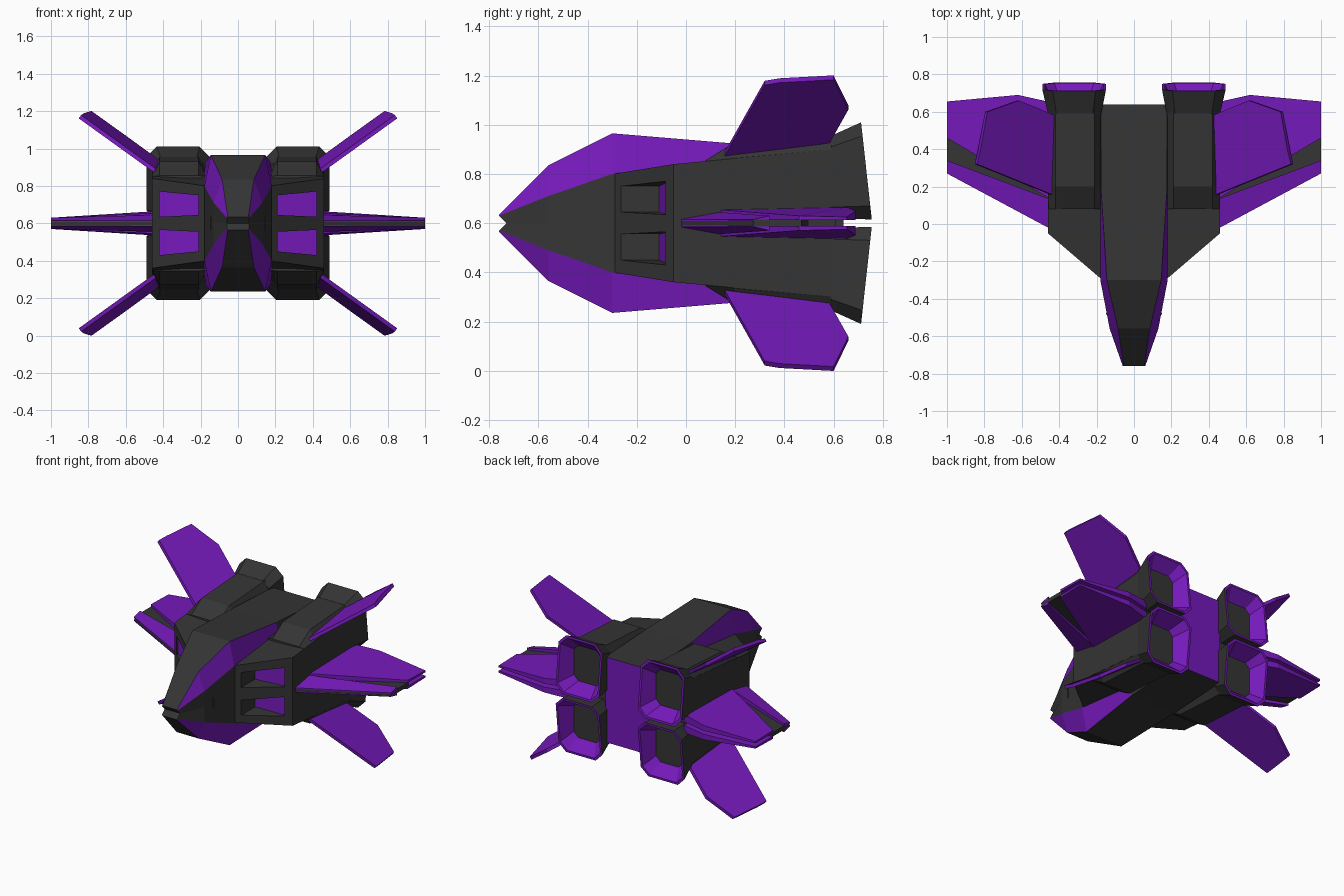
import bpy, bmesh

if "Cube" in bpy.data.objects:
    bpy.data.objects.remove(bpy.data.objects["Cube"])

def material(name, rgb):
    m = bpy.data.materials.new(name)
    m.diffuse_color = (*rgb, 1)
    m.use_nodes = True
    m.node_tree.nodes["Principled BSDF"].inputs["Base Color"].default_value = m.diffuse_color
    return m

HULL = material("dark_hull", (0.035, 0.035, 0.035))
PURPLE = material("purple_trim", (0.18, 0.01, 0.5))

def loft(name, rings, mat=lambda i, j: 0, caps=(0, 0), spans=None, skip=()):
    """Skin one quarter through rings (z measured from mid height), mirror in x and z."""
    bm = bmesh.new()
    vs = [[bm.verts.new(p) for p in r] for r in rings]
    n = len(rings[0])
    for i in range(len(vs) - 1):
        for j in range(n if spans is None else spans):
            if (i, j) in skip:
                continue
            k = (j + 1) % n
            f = bm.faces.new((vs[i][j], vs[i][k], vs[i + 1][k], vs[i + 1][j]))
            f.material_index = mat(i, j)
    for ring, cap in ((vs[0], caps[0]), (vs[-1], caps[1])):
        if cap is not None:
            bm.faces.new(ring).material_index = cap
    for axis in "XZ":
        bmesh.ops.mirror(bm, geom=bm.verts[:] + bm.edges[:] + bm.faces[:],
                         axis=axis, merge_dist=1e-4)
    bmesh.ops.recalc_face_normals(bm, faces=bm.faces[:])
    me = bpy.data.meshes.new(name)
    bm.to_mesh(me)
    bm.free()
    me.materials.append(HULL)
    me.materials.append(PURPLE)
    ob = bpy.data.objects.new(name, me)
    ob.location.z = 0.6
    bpy.context.collection.objects.link(ob)
    return ob

purple = lambda i, j: 1

# Fuselage: y, top height, top half width, side half width, side shoulder height
stations = [(-0.76, 0.035, 0.055, 0.06, 0.030),
            (-0.56, 0.235, 0.085, 0.13, 0.11),
            (-0.30, 0.365, 0.145, 0.18, 0.20),
            (0.18, 0.325, 0.176, 0.18, 0.255),
            (0.64, 0.30, 0.178, 0.18, 0.28)]
rings = []
for y, top, a, b, mid in stations:
    notch = 0.03 if y < -0.7 else 0
    rings.append([(0, y, top), (a, y, top), (b, y, mid), (b, y + notch, 0), (0, y + notch, 0)])
loft("fuselage", rings, lambda i, j: int(j == 1 and i < 3), (0, 1), spans=3)

# Small slit on each side of the nose
loft("nose_slit", [[(x, -0.483, 0), (x, -0.477, 0), (x, -0.477, 0.035), (x, -0.483, 0.035)]
                   for x in (0.12, 0.15)], caps=(None, 0), skip={(0, 0)})

# Engine blocks with slanted fronts and recessed intakes
loft("engine_block", [
    [(0.17, 0.61, 0), (0.46, 0.61, 0), (0.46, 0.61, 0.30), (0.17, 0.61, 0.30)],
    [(0.17, -0.298, 0), (0.46, -0.05, 0), (0.46, -0.05, 0.24), (0.17, -0.298, 0.20)],
    [(0.21, -0.264, 0.045), (0.42, -0.084, 0.035), (0.42, -0.084, 0.17), (0.21, -0.264, 0.15)],
    [(0.21, -0.11, 0.045), (0.42, -0.07, 0.035), (0.42, -0.07, 0.17), (0.21, -0.11, 0.15)],
], caps=(0, 1), skip={(0, 0)})

# Raised chamfered engine covers
rings = []
for y, edge, top in ((0.08, 0.25, 0.256), (0.20, 0.264, 0.33), (0.61, 0.30, 0.355)):
    rings.append([(0.175, y, 0.2), (0.45, y, 0.2), (0.459, y, edge),
                  (0.42, y, top), (0.21, y, top), (0.175, y, edge)])
loft("engine_cover", rings)

# Flared nozzles: throat, rim, inner rim, recessed end plate
def oct_ring(x0, x1, z0, z1, c, yf):
    pts = [(x0 + c, z0), (x1 - c, z0), (x1, z0 + c), (x1, z1 - c),
           (x1 - c, z1), (x0 + c, z1), (x0, z1 - c), (x0, z0 + c)]
    return [(x, yf(z), z) for x, z in pts]

rim_y = lambda z: 0.757 - 0.11 * z
loft("nozzle", [oct_ring(0.175, 0.46, 0.02, 0.355, 0.045, lambda z: 0.59),
                oct_ring(0.15, 0.49, 0.015, 0.41, 0.055, rim_y),
                oct_ring(0.165, 0.475, 0.03, 0.395, 0.05, rim_y),
                oct_ring(0.215, 0.425, 0.075, 0.325, 0.035, lambda z: 0.64)],
     lambda i, j: int(i > 0), (0, 0))

# Diagonal fins: thin tilted plates
fin = [(0.40, 0.14, 0.25), (0.845, 0.32, 0.57), (0.83, 0.38, 0.58),
       (0.79, 0.60, 0.592), (0.62, 0.66, 0.47), (0.40, 0.57, 0.31)]
loft("diagonal_fin", [[(x - s * 0.58, y, z + s * 0.81) for x, y, z in fin]
                      for s in (-0.011, 0.011)], purple, (1, 1))

# Horizontal wings: dark core between purple leading strips and rear plates
core = [(0.44, -0.03), (1.0, 0.275), (1.0, 0.47), (0.44, 0.50)]
loft("wing_core", [[(x, y, 0) for x, y in core], [(x, y, 0.014) for x, y in core]],
     caps=(None, 0))
strip = [(0.44, -0.03, 0.016), (1.0, 0.27, 0.014), (1.0, 0.34, 0.03), (0.44, 0.13, 0.045)]
loft("wing_leading_strip", [[(x, y, 0.008) for x, y, z in strip], strip], purple, (1, 1))
rear = [(0.44, 0.13, 0.055), (1.0, 0.46, 0.03), (1.0, 0.655, 0.025),
        (0.62, 0.69, 0.05), (0.44, 0.65, 0.065)]
loft("wing_rear_plate", [[(x, y, 0.012) for x, y, z in rear], rear], purple, (1, 1))
